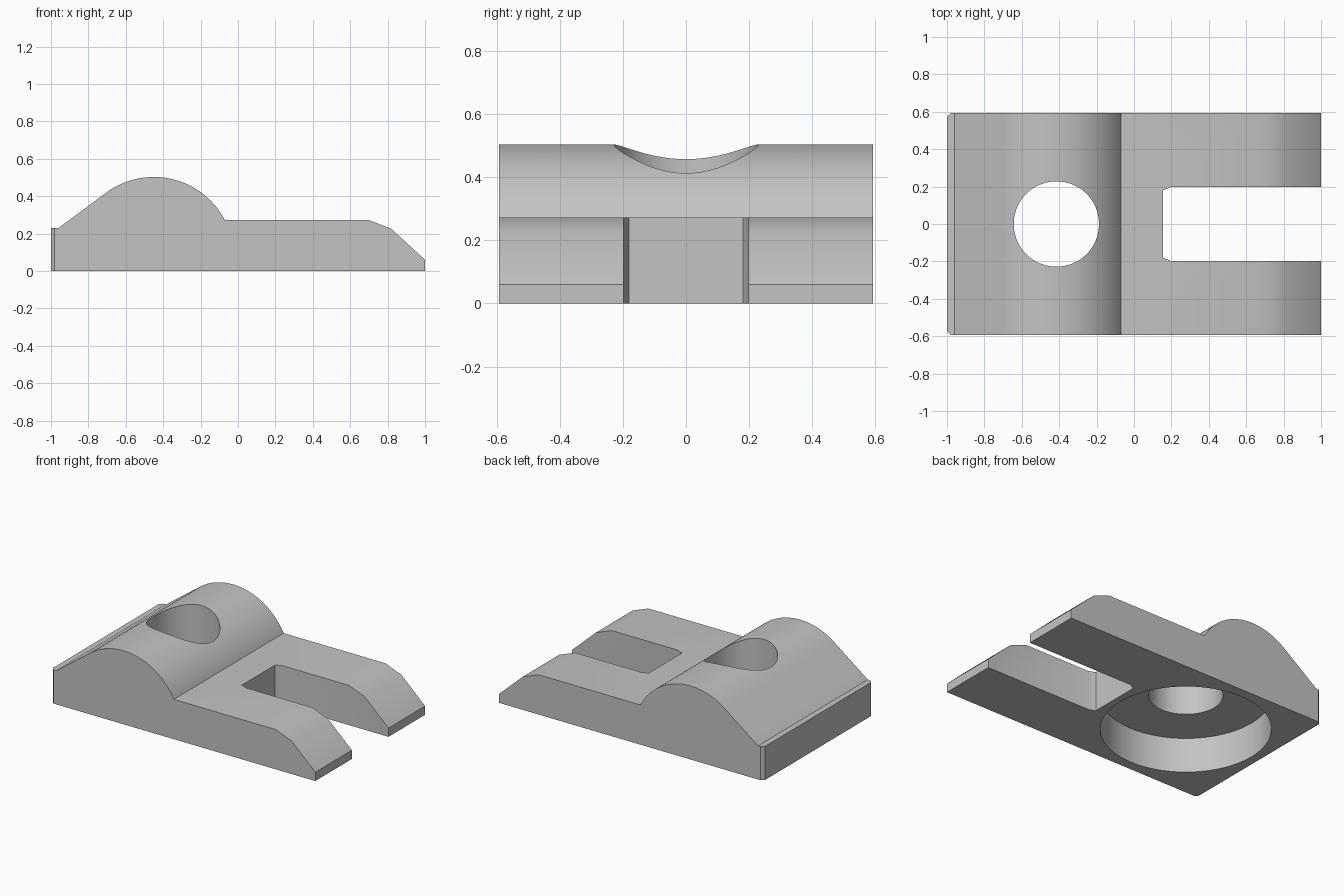
import bpy, bmesh, math
from mathutils import Vector

if "Cube" in bpy.data.objects:
    bpy.data.objects.remove(bpy.data.objects["Cube"], do_unlink=True)

gray = bpy.data.materials.new("light_gray")
gray.use_nodes = True
color = (0.55, 0.55, 0.55, 1)
gray.diffuse_color = color
gray.node_tree.nodes["Principled BSDF"].inputs["Base Color"].default_value = color


def prism(name, points, direction):
    """Extrude a closed outline along a direction."""
    bm = bmesh.new()
    face = bm.faces.new([bm.verts.new(p) for p in points])
    new = bmesh.ops.extrude_face_region(bm, geom=[face])["geom"]
    verts = [g for g in new if isinstance(g, bmesh.types.BMVert)]
    bmesh.ops.translate(bm, verts=verts, vec=Vector(direction))
    bmesh.ops.recalc_face_normals(bm, faces=bm.faces)
    mesh = bpy.data.meshes.new(name)
    bm.to_mesh(mesh)
    bm.free()
    mesh.materials.append(gray)
    obj = bpy.data.objects.new(name, mesh)
    bpy.context.collection.objects.link(obj)
    return obj


def upright(name, outline, bottom, top):
    """Vertical prism from a plan outline."""
    return prism(name, [(x, y, bottom) for x, y in outline], (0, 0, top - bottom))


def circle(cx, radius, count=96):
    return [(cx + radius * math.cos(math.tau * i / count),
             radius * math.sin(math.tau * i / count)) for i in range(count)]


def cut(body, cutter):
    mod = body.modifiers.new("cut", "BOOLEAN")
    mod.operation = "DIFFERENCE"
    mod.solver = "EXACT"
    mod.object = cutter
    bpy.context.view_layer.objects.active = body
    bpy.ops.object.modifier_apply(modifier=mod.name)
    bpy.data.objects.remove(cutter, do_unlink=True)


# Side profile: rear lip, tangent slope, round hump, flat deck, sloping nose
HALF = 0.593
hump_x, hump_z, hump_r = -0.45, 0.075, 0.428
start, end, steps = math.radians(126.5), math.radians(27.4), 40
arc = []
for i in range(steps + 1):
    a = start + (end - start) * i / steps
    arc.append((hump_x + hump_r * math.cos(a), hump_z + hump_r * math.sin(a)))
profile = ([(-1, 0), (-1, 0.23), (-0.96, 0.23)] + arc +
           [(0.7, 0.272), (0.82, 0.226), (1, 0.06), (1, 0)])
body = prism("clamp_body", [(x, -HALF, z) for x, z in profile], (0, 2 * HALF, 0))

# Chamfered rear corners
for s in (-1, 1):
    corner = [(-1.01, s * (HALF - 0.03)), (-0.95, s * (HALF + 0.03)),
              (-1.01, s * (HALF + 0.03))]
    cut(body, upright("corner_cutter", corner, -0.1, 0.4))

# Open slot with small chamfered inner corners
side = [(1.1, 0.198), (0.2, 0.198), (0.155, 0.18)]
slot = side + [(x, -y) for x, y in reversed(side)]
cut(body, upright("slot_cutter", slot, -0.1, 0.6))

# Through hole and wide recess underneath
cut(body, upright("hole_cutter", circle(-0.415, 0.228), -0.1, 0.7))
cut(body, upright("recess_cutter", circle(-0.415, 0.525), -0.1, 0.238))

# Smooth shading with crisp edges
bpy.ops.object.select_all(action="DESELECT")
body.select_set(True)
bpy.context.view_layer.objects.active = body
bpy.ops.object.shade_smooth_by_angle(angle=math.radians(30))
